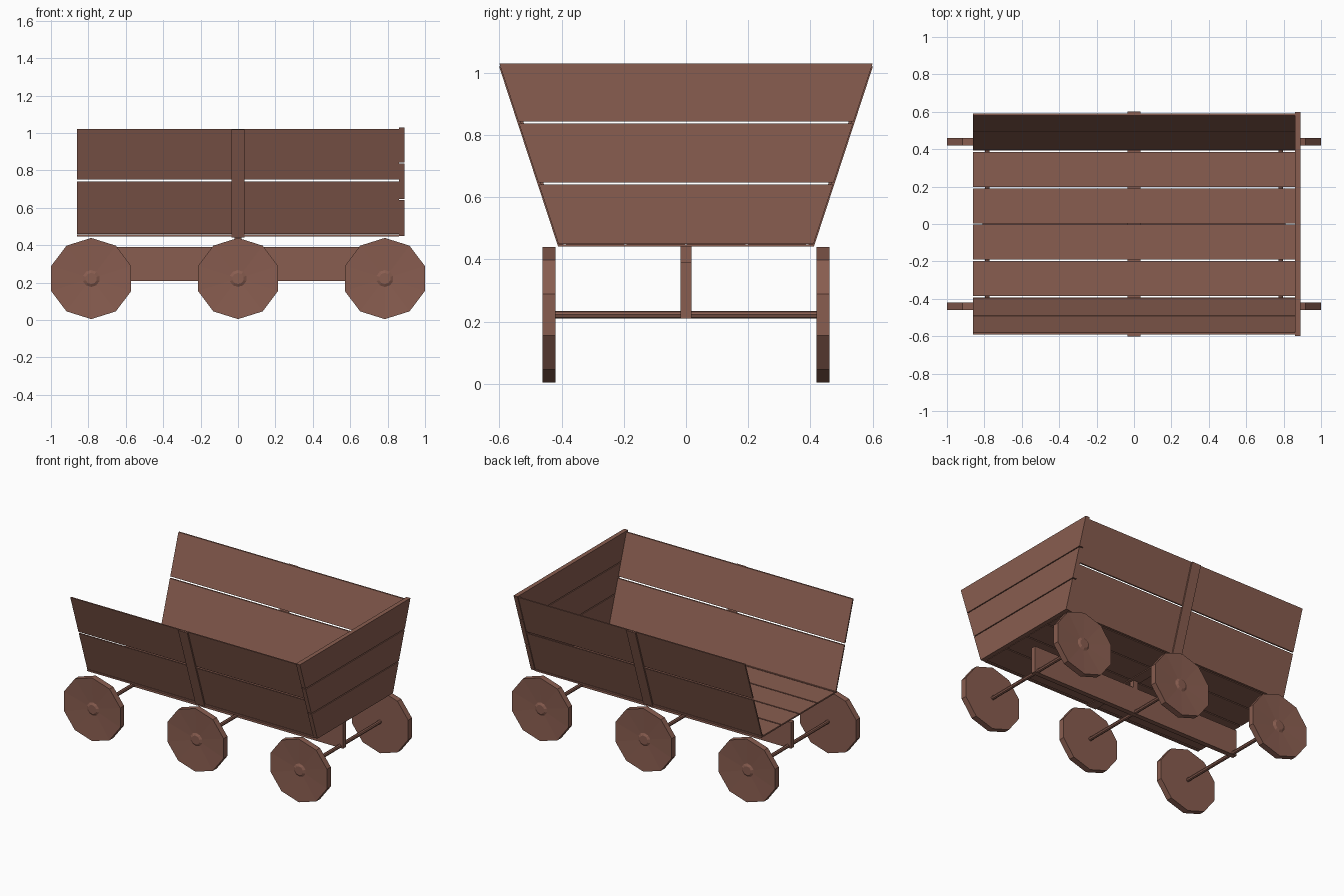
import bpy, bmesh
from math import sin, cos, pi

if "Cube" in bpy.data.objects:
    bpy.data.objects.remove(bpy.data.objects["Cube"])

wood = bpy.data.materials.new("brown_wood")
wood.diffuse_color = (0.25, 0.11, 0.08, 1)
wood.use_nodes = True
wood.node_tree.nodes["Principled BSDF"].inputs["Base Color"].default_value = wood.diffuse_color


def finish(name, bm):
    bmesh.ops.recalc_face_normals(bm, faces=bm.faces)
    me = bpy.data.meshes.new(name)
    bm.to_mesh(me)
    bm.free()
    me.materials.append(wood)
    ob = bpy.data.objects.new(name, me)
    bpy.context.collection.objects.link(ob)
    return ob


def prism(name, profile, x0, x1):
    """Extrude a (y, z) outline along x."""
    bm = bmesh.new()
    a = [bm.verts.new((x0, y, z)) for y, z in profile]
    b = [bm.verts.new((x1, y, z)) for y, z in profile]
    bm.faces.new(a)
    bm.faces.new(b[::-1])
    n = len(a)
    for i in range(n):
        bm.faces.new((a[i], b[i], b[(i + 1) % n], a[(i + 1) % n]))
    return finish(name, bm)


def box(name, x0, x1, y0, y1, z0, z1):
    return prism(name, [(y0, z0), (y1, z0), (y1, z1), (y0, z1)], x0, x1)


def wall_y(z):
    """Outer half-width of the flared body at height z."""
    return 0.41 + (z - 0.45) * 0.19 / 0.58


def flared(name, s, x0, x1, z0, z1, inner, outer):
    """Thin board lying along the sloping wall on side s."""
    prof = [(wall_y(z0) + inner, z0), (wall_y(z0) + outer, z0),
            (wall_y(z1) + outer, z1), (wall_y(z1) + inner, z1)]
    return prism(name, [(s * y, z) for y, z in prof], x0, x1)


# floor planks
for i in range(4):
    y = -0.39 + i * 0.195
    box("floor_plank", -0.86, 0.86, y + 0.004, y + 0.191, 0.447, 0.457)

# side boards and centre straps
for s in (-1, 1):
    box("floor_edge", -0.86, 0.86, *sorted((s * 0.394, s * 0.41)), 0.447, 0.457)
    flared("side_board_lower", s, -0.86, 0.86, 0.459, 0.74, -0.016, -0.006)
    flared("side_board_upper", s, -0.86, 0.86, 0.752, 1.022, -0.016, -0.006)
    flared("side_strap", s, -0.035, 0.035, 0.442, 1.02, -0.006, 0.004)
box("floor_strap", -0.035, 0.035, -0.41, 0.41, 0.441, 0.447)

# end boards
for z0, z1 in ((0.45, 0.641), (0.647, 0.837), (0.843, 1.03)):
    a, b = wall_y(z0), wall_y(z1)
    prism("end_board", [(-a, z0), (a, z0), (b, z1), (-b, z1)], 0.86, 0.89)

# undercarriage
box("centre_beam", -0.81, 0.81, -0.017, 0.017, 0.21, 0.39)
box("beam_block", -0.018, 0.018, -0.017, 0.017, 0.39, 0.442)


def wheel(x, s):
    # ten-sided disc with a shallow fanned outer face and a small hub
    bm = bmesh.new()
    n = 10

    def ring(r, y):
        return [bm.verts.new((x + 1.036 * r * sin(2 * pi * i / n), s * y,
                              0.222 + r * cos(2 * pi * i / n))) for i in range(n)]
    rings = [ring(0.217, 0.42), ring(0.217, 0.461), ring(0.045, 0.452), ring(0.03, 0.46)]
    for p, q in zip(rings, rings[1:]):
        for i in range(n):
            j = (i + 1) % n
            bm.faces.new((p[i], p[j], q[j], q[i]))
    bm.faces.new(rings[0])
    bm.faces.new(rings[-1])
    return finish("wheel", bm)


# axles and wheels
for x in (-0.785, 0, 0.785):
    prof = [(0.0125 * cos(k * pi / 4), 0.222 + 0.0125 * sin(k * pi / 4)) for k in range(8)]
    bm = bmesh.new()
    a = [bm.verts.new((x + u, -0.43, z)) for u, z in prof]
    b = [bm.verts.new((x + u, 0.43, z)) for u, z in prof]
    bm.faces.new(a)
    bm.faces.new(b)
    for i in range(8):
        j = (i + 1) % 8
        bm.faces.new((a[i], a[j], b[j], b[i]))
    finish("axle", bm)
    for s in (-1, 1):
        wheel(x, s)
